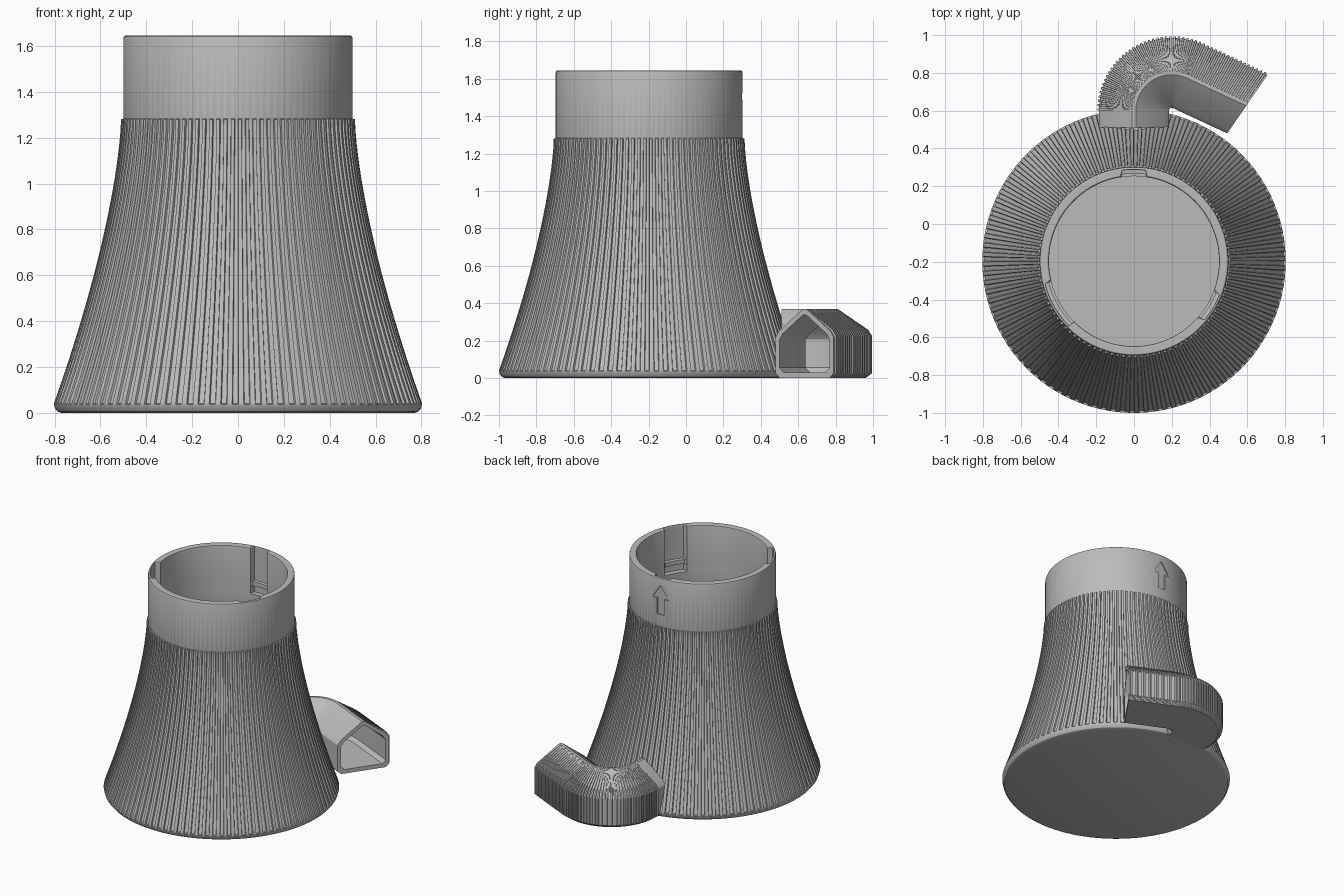
import bpy, bmesh
from math import sin, cos, pi, radians, degrees
from mathutils import Vector

if "Cube" in bpy.data.objects:
    bpy.data.objects.remove(bpy.data.objects["Cube"])

grey = bpy.data.materials.new("plain_grey")
grey.use_nodes = True
grey.diffuse_color = (0.5, 0.5, 0.5, 1)
grey.node_tree.nodes["Principled BSDF"].inputs["Base Color"].default_value = (0.5, 0.5, 0.5, 1)

CENTRE_Y = -0.197
RIBS = 100
STEPS = (0, 0.06, 0.5, 0.56)      # positions of the four edges of one rib
RAISED = (0, 1, 1, 0)


def loft(name, rings, closed=False):
    """Skin a list of point rings; close it on itself or cap both ends."""
    bm = bmesh.new()
    rows = [[bm.verts.new(p) for p in ring] for ring in rings]
    pairs = list(zip(rows, rows[1:]))
    if closed:
        pairs.append((rows[-1], rows[0]))
    else:
        bm.faces.new(rows[0])
        bm.faces.new(rows[-1])
    n = len(rows[0])
    for a, b in pairs:
        for i in range(n):
            j = (i + 1) % n
            bm.faces.new((a[i], a[j], b[j], b[i]))
    bmesh.ops.recalc_face_normals(bm, faces=bm.faces)
    mesh = bpy.data.meshes.new(name)
    bm.to_mesh(mesh)
    bm.free()
    mesh.materials.append(grey)
    obj = bpy.data.objects.new(name, mesh)
    bpy.context.collection.objects.link(obj)
    return obj


def activate(obj):
    bpy.ops.object.select_all(action='DESELECT')
    obj.select_set(True)
    bpy.context.view_layer.objects.active = obj


def cut(obj, cutter):
    activate(obj)
    mod = obj.modifiers.new("cut", 'BOOLEAN')
    mod.operation = 'DIFFERENCE'
    mod.solver = 'EXACT'
    mod.object = cutter
    bpy.ops.object.modifier_apply(modifier=mod.name)
    bpy.data.objects.remove(cutter)


# Flared body: ribbed skirt, plain neck, hollow inside with three keyed slots
def flare(z):
    return 0.51 + 0.293 * (max(0, 1.28 - z) / 1.24) ** 1.5


def in_slot(angle):
    a = degrees(angle) % 360
    return any(lo < a < hi for lo, hi in ((82, 98), (193, 225), (320, 339)))


# Each row is (radius, height, groove depth, slot radius or None)
profile = [(0.77, 0, 0, None), (0.787, 0.006, 0, None), (0.798, 0.02, 0, None), (0.803, 0.038, 0, None)]
profile += [(flare(z), z, 0.011, None) for z in [0.04 + 1.24 * i / 24 for i in range(25)]]
profile += [(0.5, 1.283, 0, None), (0.5, 1.632, 0, None), (0.497, 1.641, 0, None), (0.491, 1.645, 0, None)]
profile += [(0.458, 1.645, 0, 0.486), (0.452, 1.641, 0, 0.484), (0.45, 1.632, 0, 0.484)]
# Slot walls with a small retaining ledge
profile += [(0.45, 1.39, 0, 0.484), (0.45, 1.387, 0, 0.464), (0.45, 1.355, 0, 0.464),
            (0.45, 1.352, 0, 0.484), (0.45, 1.302, 0, 0.484), (0.45, 1.3, 0, None)]
profile += [(flare(z) - 0.06, z, 0, None) for z in [1.27 - 1.24 * i / 16 for i in range(17)]]

rings = []
for r, z, groove, slot in profile:
    ring = []
    for i in range(RIBS):
        for step, up in zip(STEPS, RAISED):
            a = 2 * pi * (i + step) / RIBS
            radius = slot if slot and in_slot(a) else r - groove * (1 - up)
            ring.append((radius * cos(a), radius * sin(a) + CENTRE_Y, z))
    rings.append(ring)
body = loft("flared_body", rings)


# Spout: house-shaped tube that bends round and ends in a slanted mouth
def section(w, floor, eave, peak):
    half = [(w - 0.025, floor), (w, floor + 0.025), (w, eave - 0.02), (w - 0.02, eave + 0.012), (0.01, peak)]
    return [(-s, z) for s, z in half] + half[::-1]


BEND = Vector((0.2, 0.6))
R = 0.2
TURN = radians(115)
ARC = R * TURN
RUN = 0.348


def place(u, s, z):
    """Point at distance u along the bend and s outwards from its middle."""
    if u < 0:
        return (-s, 0.6 + u, z)
    a = pi - min(u, ARC) / R
    p = BEND + (R + s) * Vector((cos(a), sin(a)))
    if u > ARC:
        p += Vector((sin(a), -cos(a))) * (u - ARC) / RUN * (RUN + 0.17 * s)
    return (p.x, p.y, z)


stations = [(-0.09, 0)]
for start, length, count in ((0, ARC, 34), (ARC, RUN, 16)):
    for i in range(count):
        stations += [(start + length * (i + st) / count, up) for st, up in zip(STEPS, RAISED)]
stations.append((ARC + RUN, 0))

outer = section(0.185, 0, 0.24, 0.37)
inner = section(0.16, 0.03, 0.225, 0.338)
rings = []
for u, up in stations:
    ring = []
    for s, z in outer:
        ribbed = up and s > 0.02 and z > 0.01
        ring.append(place(u, s + 0.009 * ribbed, z + 0.006 * (ribbed and z > 0.1)))
    rings.append(ring)
inside = [-0.09] + [ARC * i / 24 for i in range(25)] + [ARC + RUN]
rings += [[place(u, s, z) for s, z in inner] for u in reversed(inside)]
spout = loft("curved_spout", rings, closed=True)

# Passage from the body into the spout
cut(body, loft("passage_cutter", [[(s, y, z) for s, z in inner] for y in (0.4, 0.64)]))

# Engraved arrow on the back of the neck
half_arrow = [(0.03, 1.37), (0.03, 1.49), (0.07, 1.49), (0.004, 1.585)]
arrow = half_arrow + [(-x, z) for x, z in reversed(half_arrow)]
cut(body, loft("arrow_cutter", [[(x, y, z) for x, z in arrow] for y in (0.293, 0.34)]))

for obj in (body, spout):
    activate(obj)
    bpy.ops.object.shade_smooth_by_angle(angle=radians(30))
